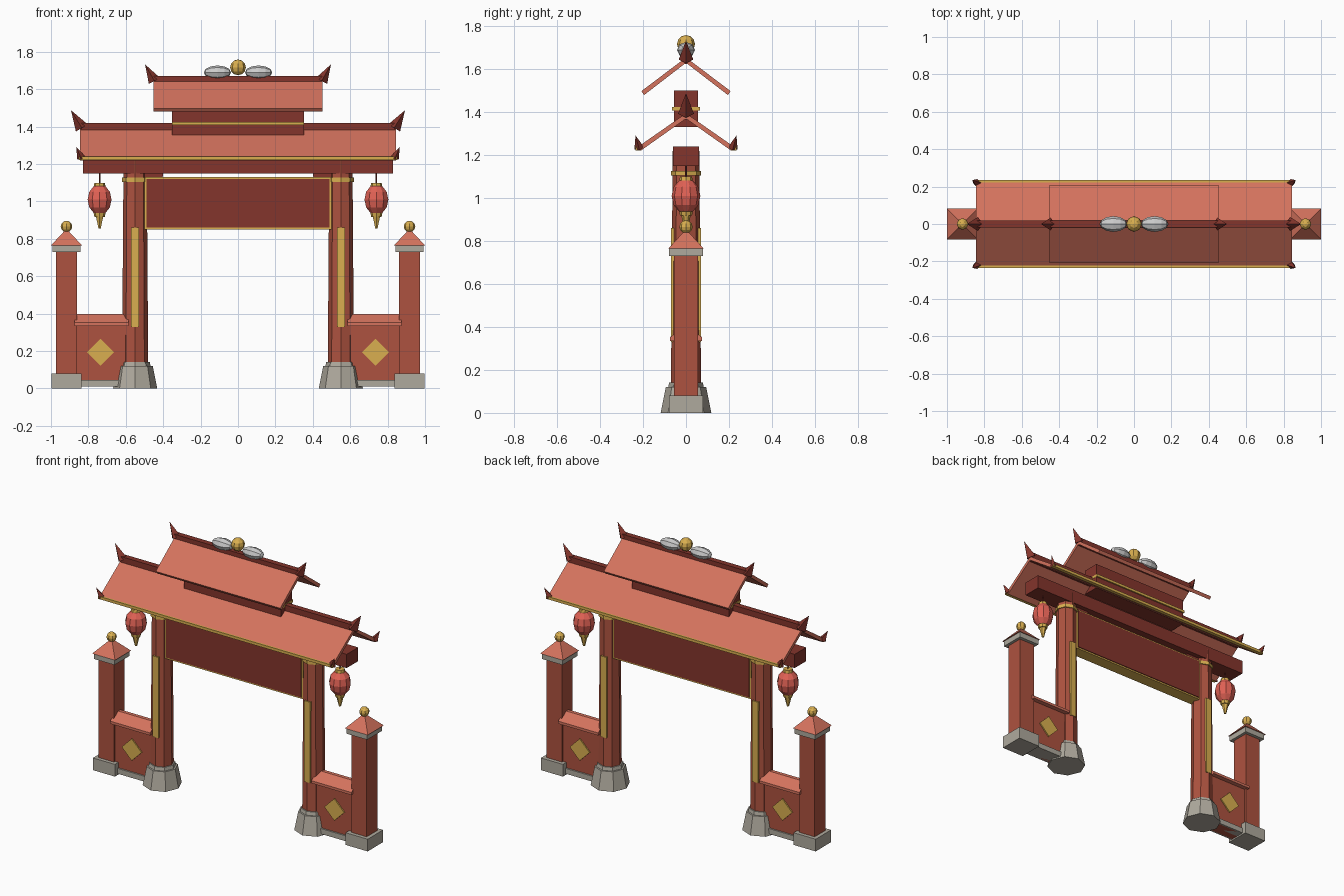
import bpy, bmesh, math
from mathutils import Vector, Matrix

if "Cube" in bpy.data.objects:
    bpy.data.objects.remove(bpy.data.objects["Cube"])


def mat(name, r, g, b):
    m = bpy.data.materials.new(name)
    m.diffuse_color = (r, g, b, 1)
    m.use_nodes = True
    m.node_tree.nodes["Principled BSDF"].inputs["Base Color"].default_value = m.diffuse_color
    return m


RED = mat("red", 0.42, 0.085, 0.05)
TILE = mat("roof_red", 0.66, 0.17, 0.11)
DARK = mat("dark_red", 0.23, 0.035, 0.025)
GOLD = mat("gold", 0.70, 0.43, 0.08)
LANTERN = mat("lantern_red", 0.75, 0.12, 0.09)
STONE = mat("stone", 0.43, 0.40, 0.34)
WHITE = mat("white", 0.75, 0.75, 0.73)


def finish(name, bm, m):
    bmesh.ops.recalc_face_normals(bm, faces=bm.faces)
    me = bpy.data.meshes.new(name)
    bm.to_mesh(me)
    bm.free()
    me.materials.append(m)
    ob = bpy.data.objects.new(name, me)
    bpy.context.collection.objects.link(ob)
    return ob


def box(name, m, x0, x1, hy, z0, z1, yc=0):
    bm = bmesh.new()
    bmesh.ops.create_cube(bm, size=1)
    bmesh.ops.scale(bm, vec=(abs(x1 - x0), 2 * hy, z1 - z0), verts=bm.verts)
    bmesh.ops.translate(bm, vec=((x0 + x1) / 2, yc, (z0 + z1) / 2), verts=bm.verts)
    return finish(name, bm, m)


def cone(name, m, a, b, r0, r1, n, turn=0.0):
    """Tapered n-gon from point a to point b."""
    a, b = Vector(a), Vector(b)
    d = b - a
    bm = bmesh.new()
    bmesh.ops.create_cone(bm, cap_ends=True, segments=n, radius1=r0, radius2=r1, depth=d.length)
    rot = Vector((0, 0, 1)).rotation_difference(d).to_matrix().to_4x4()
    bmesh.ops.transform(bm, verts=bm.verts,
                        matrix=Matrix.Translation((a + b) / 2) @ rot @ Matrix.Rotation(turn, 4, 'Z'))
    return finish(name, bm, m)


def ball(name, m, c, r, u=8, v=6, axis='Z'):
    bm = bmesh.new()
    bmesh.ops.create_uvsphere(bm, u_segments=u, v_segments=v, radius=1)
    if axis == 'X':
        bmesh.ops.rotate(bm, matrix=Matrix.Rotation(math.pi / 2, 3, 'Y'), verts=bm.verts)
    bmesh.ops.scale(bm, vec=r, verts=bm.verts)
    bmesh.ops.translate(bm, vec=c, verts=bm.verts)
    return finish(name, bm, m)


def prism(name, m, pts, start, depth):
    """Extrude a closed list of 3D points along depth."""
    bm = bmesh.new()
    f = bm.faces.new([bm.verts.new(Vector(p) + Vector(start)) for p in pts])
    g = bmesh.ops.extrude_face_region(bm, geom=[f])["geom"]
    bmesh.ops.translate(bm, vec=depth, verts=[e for e in g if isinstance(e, bmesh.types.BMVert)])
    return finish(name, bm, m)


def roof(name, hx, apex, eave_y, eave_z):
    half = [(eave_y, eave_z), (eave_y - 0.013, eave_z - 0.018)]
    pts = [(0, apex)] + half + [(0, apex - 0.025)] + [(-y, z) for y, z in reversed(half)]
    prism(name, TILE, [(0, y, z) for y, z in pts], (-hx, 0, 0), (2 * hx, 0, 0))


# Cross beam and framed sign panel
box("cross_beam", DARK, -0.83, 0.83, 0.06, 1.15, 1.24)
box("panel_frame", GOLD, -0.5, 0.5, 0.04, 0.85, 1.13)
box("panel", DARK, -0.49, 0.49, 0.045, 0.86, 1.12)

# Roofs, ridges and the box between them
roof("lower_roof", 0.845, 1.395, 0.225, 1.238)
box("lower_ridge", DARK, -0.84, 0.84, 0.018, 1.365, 1.42)
box("attic", DARK, -0.352, 0.352, 0.056, 1.33, 1.50)
box("attic_band", GOLD, -0.354, 0.354, 0.065, 1.408, 1.425)
roof("upper_roof", 0.452, 1.655, 0.208, 1.498)
box("upper_ridge", DARK, -0.45, 0.45, 0.018, 1.625, 1.67)
for y in (-1, 1):
    box("eave_trim", GOLD, -0.85, 0.85, 0.011, 1.222, 1.24, y * 0.224)

# Ridge ornaments
ball("ridge_pearl", GOLD, (0, 0, 1.717), (0.042,) * 3)

for s in (-1, 1):
    ball("ridge_ornament", WHITE, (s * 0.11, 0, 1.69), (0.073, 0.042, 0.037), axis='X')

    # Upturned horns on ridges and eave corners
    cone("lower_ridge_horn", DARK, (s * 0.835, 0, 1.393), (s * 0.893, 0, 1.488), 0.037, 0, 4)
    cone("upper_ridge_horn", DARK, (s * 0.447, 0, 1.645), (s * 0.497, 0, 1.733), 0.034, 0, 4)
    for y in (-1, 1):
        cone("eave_horn", DARK, (s * 0.838, y * 0.218, 1.232), (s * 0.865, y * 0.235, 1.292), 0.023, 0, 4)

    # Main octagonal column
    x = s * 0.55
    cone("column_base", STONE, (x, 0, 0), (x, 0, 0.12), 0.118, 0.094, 8)
    cone("column_base_ring", STONE, (x, 0, 0.12), (x, 0, 0.142), 0.083, 0.078, 8)
    cone("column", RED, (x, 0, 0.12), (x, 0, 1.22), 0.07, 0.062, 8)
    cone("column_collar", GOLD, (x, 0, 1.105), (x, 0, 1.127), 0.07, 0.07, 8)
    box("column_strip", GOLD, x - 0.021, x + 0.021, 0.07, 0.33, 0.86)
    prism("bracket", DARK, [(s * 0.5, 0, 1.155), (s * 0.4, 0, 1.155), (s * 0.4, 0, 1.135), (s * 0.5, 0, 1.04)],
          (0, -0.03, 0), (0, 0.06, 0))

    # Outer post with cap and finial
    x = s * 0.917
    box("post_base", STONE, x - 0.08, x + 0.08, 0.08, 0, 0.08)
    box("post", RED, x - 0.056, x + 0.056, 0.056, 0.05, 0.74)
    box("post_cap", STONE, x - 0.075, x + 0.075, 0.078, 0.73, 0.765)
    cone("post_roof", TILE, (x, 0, 0.765), (x, 0, 0.845), 0.083 * math.sqrt(2), 0.012, 4, math.pi / 4)
    ball("post_finial", GOLD, (x, 0, 0.866), (0.031,) * 3)

    # Low side wall with coping and diamonds
    box("wall", RED, s * 0.57, s * 0.88, 0.045, 0.01, 0.35)
    box("wall_base", STONE, s * 0.57, s * 0.88, 0.055, 0.01, 0.045)
    coping = [(-0.075, 0.335), (0.075, 0.335), (0.075, 0.352), (0.012, 0.398), (-0.012, 0.398), (-0.075, 0.352)]
    prism("wall_coping", TILE, [(0, y, z) for y, z in coping], (s * 0.585, 0, 0), (s * 0.29, 0, 0))
    diamond = [(-0.072, 0), (0, 0.072), (0.072, 0), (0, -0.072)]
    prism("wall_diamond", GOLD, [(a, 0, b) for a, b in diamond], (s * 0.735, -0.053, 0.193), (0, 0.106, 0))

    # Hanging lantern
    x = s * 0.74
    cone("lantern_cord", DARK, (x, 0, 1.09), (x, 0, 1.16), 0.004, 0.004, 4)
    cone("lantern_cap", GOLD, (x, 0, 1.078), (x, 0, 1.1), 0.032, 0.028, 8)
    ball("lantern", LANTERN, (x, 0, 1.01), (0.067, 0.067, 0.082), 10, 6)
    cone("lantern_bottom", GOLD, (x, 0, 0.918), (x, 0, 0.94), 0.028, 0.032, 8)
    cone("lantern_tassel", GOLD, (x, 0, 0.855), (x, 0, 0.918), 0.007, 0.022, 6)
